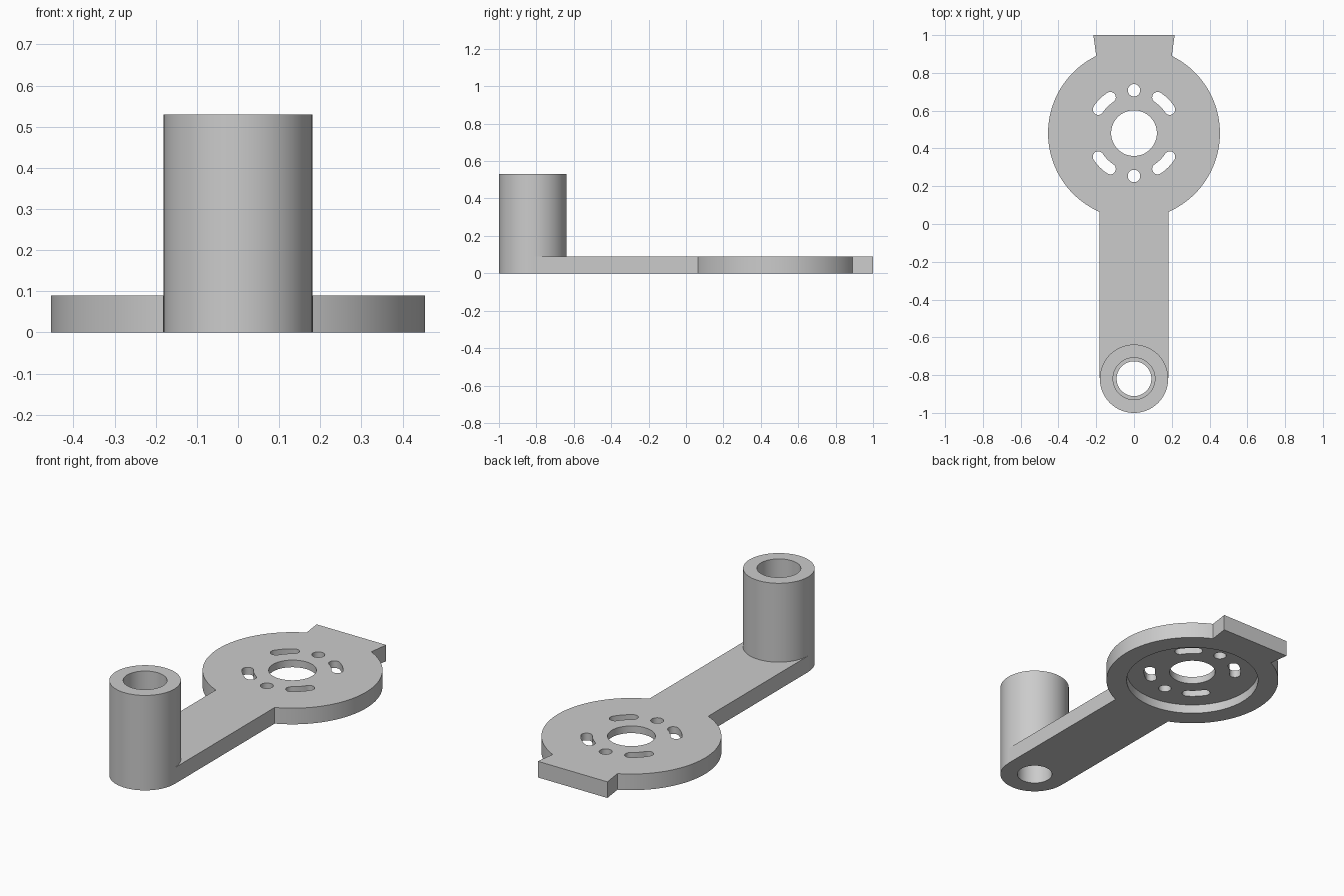
import bpy, bmesh
from math import radians, sin, cos, asin, sqrt, pi

if "Cube" in bpy.data.objects:
    bpy.data.objects.remove(bpy.data.objects["Cube"], do_unlink=True)

THICK, POST_TOP = 0.09, 0.53
DISC_Y, DISC_R = 0.481, 0.455
POST_Y, POST_R = -0.819, 0.181
ARM, NECK, TAB = 0.182, 0.2, 0.215
BOLT_R = 0.227

grey = bpy.data.materials.new("plain grey")
grey.use_nodes = True
grey.diffuse_color = (0.6, 0.6, 0.6, 1)
grey.node_tree.nodes["Principled BSDF"].inputs["Base Color"].default_value = (0.6, 0.6, 0.6, 1)


def arc(cx, cy, r, a, b, n):
    return [(cx + r * cos(a + (b - a) * i / n), cy + r * sin(a + (b - a) * i / n))
            for i in range(n + 1)]


def prism(name, outline, z0, z1):
    """Extrude a flat outline between two heights."""
    bm = bmesh.new()
    face = bm.faces.new([bm.verts.new((x, y, z0)) for x, y in outline])
    top = bmesh.ops.extrude_face_region(bm, geom=[face])["geom"]
    bmesh.ops.translate(bm, vec=(0, 0, z1 - z0),
                        verts=[v for v in top if isinstance(v, bmesh.types.BMVert)])
    bmesh.ops.recalc_face_normals(bm, faces=bm.faces)
    mesh = bpy.data.meshes.new(name)
    bm.to_mesh(mesh)
    bm.free()
    mesh.materials.append(grey)
    ob = bpy.data.objects.new(name, mesh)
    bpy.context.collection.objects.link(ob)
    return ob


def cylinder(name, y, r, z0, z1, n=64):
    return prism(name, arc(0, y, r, 0, 2 * pi, n)[:-1], z0, z1)


def combine(target, tool, operation):
    """Apply a boolean and discard its tool."""
    tool.hide_render = True
    mod = target.modifiers.new("cut", "BOOLEAN")
    mod.object, mod.operation, mod.solver = tool, operation, "EXACT"
    bpy.context.view_layer.objects.active = target
    bpy.ops.object.modifier_apply(modifier=mod.name)
    bpy.data.objects.remove(tool, do_unlink=True)


# Flat plate: arm, round motor disc and flared end tab
arm_angle, neck_angle = asin(ARM / DISC_R), asin(NECK / DISC_R)
right_side = [(ARM, POST_Y + 0.004)]
right_side += arc(0, DISC_Y, DISC_R, arm_angle - pi / 2, pi / 2 - neck_angle, 64)
right_side += [(TAB, 1)]
bracket = prism("arm_bracket", right_side + [(-x, y) for x, y in reversed(right_side)], 0, THICK)

# Upright tube at the front end
combine(bracket, cylinder("post", POST_Y, POST_R, 0, POST_TOP, 96), "UNION")
combine(bracket, cylinder("post_through_hole", POST_Y, 0.092, -0.1, 1), "DIFFERENCE")
combine(bracket, cylinder("post_counterbore", POST_Y, 0.111, 0.25, 1), "DIFFERENCE")

# Recess under the disc and round holes through it
combine(bracket, cylinder("underside_recess", DISC_Y, 0.348, -0.1, 0.05, 96), "DIFFERENCE")
combine(bracket, cylinder("shaft_hole", DISC_Y, 0.121, -0.1, 0.2), "DIFFERENCE")
for side in (-1, 1):
    combine(bracket, cylinder("bolt_hole", DISC_Y + side * BOLT_R, 0.033, -0.1, 0.2, 32), "DIFFERENCE")

# Curved adjustment slots with rounded ends
for quarter in range(4):
    mid = pi / 4 + quarter * pi / 2
    a, b, w = mid - radians(11.5), mid + radians(11.5), 0.029
    slot = arc(0, DISC_Y, BOLT_R + w, a, b, 10)
    slot += arc(BOLT_R * cos(b), DISC_Y + BOLT_R * sin(b), w, b, b + pi, 12)[1:-1]
    slot += arc(0, DISC_Y, BOLT_R - w, b, a, 10)
    slot += arc(BOLT_R * cos(a), DISC_Y + BOLT_R * sin(a), w, a + pi, a + 2 * pi, 12)[1:-1]
    combine(bracket, prism("slot", slot, -0.1, 0.2), "DIFFERENCE")

# Smooth round walls, crisp rims
bpy.ops.object.select_all(action="DESELECT")
bracket.select_set(True)
bpy.context.view_layer.objects.active = bracket
bpy.ops.object.shade_smooth_by_angle(angle=radians(30))
